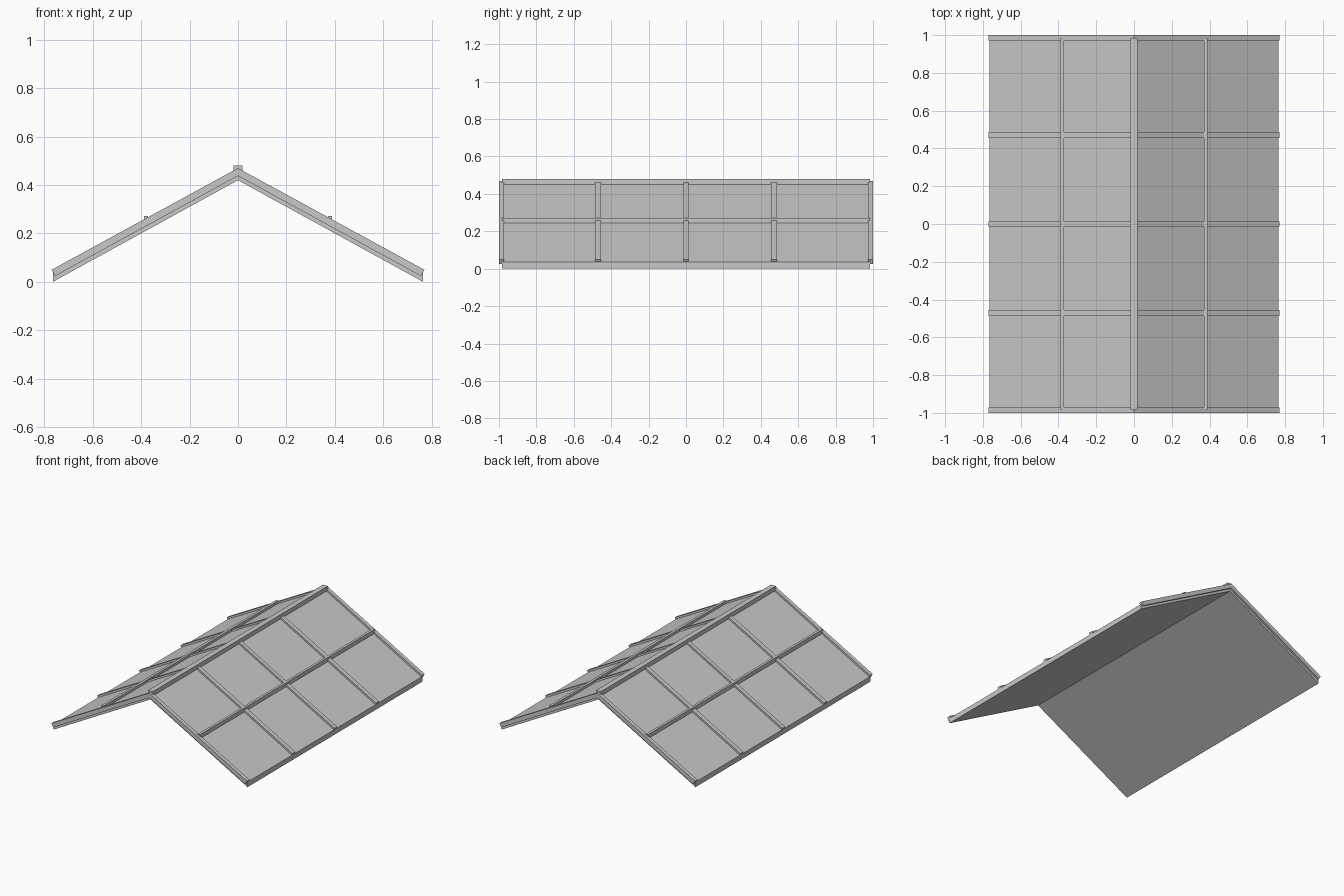
import bpy
import bmesh

cube = bpy.data.objects.get("Cube")
if cube:
    bpy.data.objects.remove(cube, do_unlink=True)

grey = bpy.data.materials.new("roof grey")
grey.use_nodes = True
colour = (0.58, 0.58, 0.58, 1)
grey.diffuse_color = colour
grey.node_tree.nodes["Principled BSDF"].inputs["Base Color"].default_value = colour


def prism(name, profile, y, half_depth):
    """Extrude an x-z profile along y."""
    bm = bmesh.new()
    face = bm.faces.new([bm.verts.new((x, y - half_depth, z)) for x, z in profile])
    moved = bmesh.ops.extrude_face_region(bm, geom=[face])["geom"]
    verts = [v for v in moved if isinstance(v, bmesh.types.BMVert)]
    bmesh.ops.translate(bm, verts=verts, vec=(0, 2 * half_depth, 0))
    bmesh.ops.recalc_face_normals(bm, faces=bm.faces)
    mesh = bpy.data.meshes.new(name)
    bm.to_mesh(mesh)
    bm.free()
    mesh.materials.append(grey)
    obj = bpy.data.objects.new(name, mesh)
    bpy.context.collection.objects.link(obj)
    return obj


def chevron(top_ridge, top_eave, low_eave, low_ridge):
    """Closed gable outline, mirrored about the ridge."""
    mirror = lambda p: (-p[0], p[1])
    return [(0, top_ridge), top_eave, low_eave, (0, low_ridge),
            mirror(low_eave), mirror(top_eave)]


def box(x0, x1, z0, z1):
    return [(x0, z0), (x1, z0), (x1, z1), (x0, z1)]


# Two sloping panels meeting at the ridge
prism("roof_panels", chevron(0.457, (0.765, 0.037), (0.765, 0), 0.42), 0, 0.985)

# Battens running over the ridge from eave to eave
batten = chevron(0.47, (0.77, 0.05), (0.756, 0.024), 0.438)
for i, y in enumerate((-0.986, -0.47, 0, 0.47, 0.986)):
    prism(f"batten_{i + 1}", batten, y, 0.014 if abs(y) > 0.5 or y == 0 else 0.016)

# Long rails halfway down each slope, and the ridge cap
prism("left_rail", box(0.371, 0.389, 0.235, 0.272), 0, 0.983)
prism("right_rail", box(-0.389, -0.371, 0.235, 0.272), 0, 0.983)
prism("ridge_cap", box(-0.019, 0.019, 0.45, 0.48), 0, 0.985)
